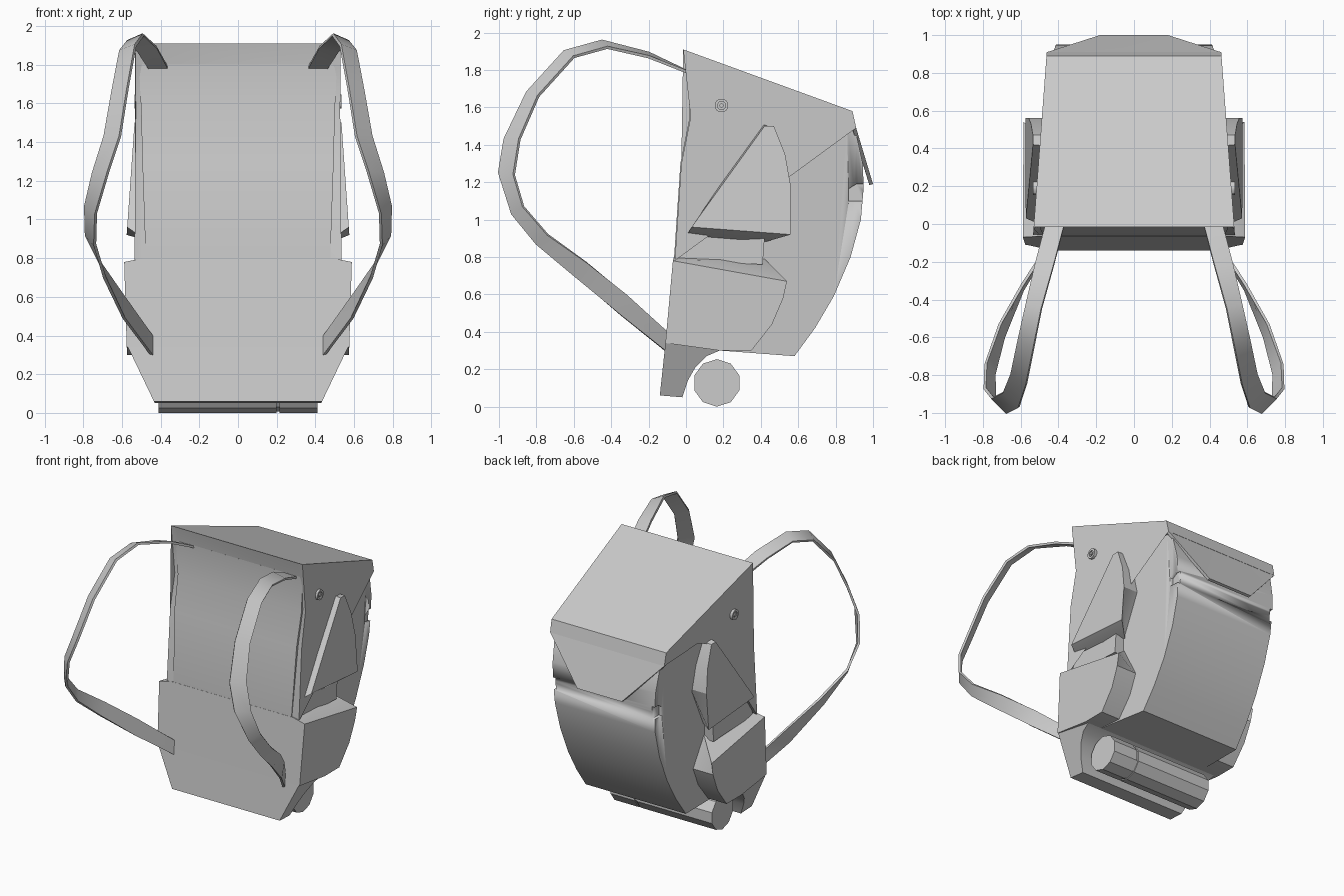
import bpy, bmesh, math
from mathutils import Vector

cube = bpy.data.objects.get("Cube")
if cube:
    bpy.data.objects.remove(cube, do_unlink=True)

grey = bpy.data.materials.new("grey_canvas")
grey.use_nodes = True
tone = (0.6, 0.6, 0.6, 1)
grey.diffuse_color = tone
grey.node_tree.nodes["Principled BSDF"].inputs["Base Color"].default_value = tone


def finish(name, bm, angle=30):
    bmesh.ops.recalc_face_normals(bm, faces=bm.faces)
    mesh = bpy.data.meshes.new(name)
    bm.to_mesh(mesh)
    bm.free()
    mesh.materials.append(grey)
    obj = bpy.data.objects.new(name, mesh)
    bpy.context.collection.objects.link(obj)
    bpy.ops.object.select_all(action='DESELECT')
    obj.select_set(True)
    bpy.context.view_layer.objects.active = obj
    bpy.ops.object.shade_smooth_by_angle(angle=math.radians(angle))
    return obj


def loft(name, rings, caps=True):
    """Bridge closed rings of points in order."""
    bm = bmesh.new()
    loops = [[bm.verts.new(p) for p in ring] for ring in rings]
    for a, b in zip(loops, loops[1:]):
        for i in range(len(a)):
            j = (i + 1) % len(a)
            bm.faces.new((a[i], a[j], b[j], b[i]))
    if caps:
        ends = [bm.faces.new(loops[0]), bm.faces.new(loops[-1])]
        bmesh.ops.triangulate(bm, faces=ends)
    return finish(name, bm)


def mirrored(name, outer, inner=None):
    """Symmetric solid: outer outline on each side, optional inner outline."""
    half = [outer] + ([inner] if inner else [])
    flip = [[(-x, y, z) for x, y, z in ring] for ring in reversed(half)]
    return loft(name, half + flip)


def widen(profile, width):
    return [(width(y, z), y, z) for y, z in profile]


# Main bag, curved at the back
front = [(-.065, .6), (-.065, .78), (-.03, 1.3), (.02, 1.55), (.01, 1.8)]
back = [(.86, 1.53), (.91, 1.46), (.945, 1.3), (.95, 1.17), (.935, 1.0),
        (.88, .8), (.79, .59), (.69, .42), (.58, .27), (.18, .30)]
body = mirrored("main_bag", widen(front + back, lambda y, z: .44 + .04 * z - .08 * y))

# Notches for the closing clips on the back corners
for side in (-1, 1):
    outline = [(.87, 1.1), (.87, 1.165), (.91, 1.19), (1, 1.19), (1, 1.1)]
    cutter = loft("clip_notch", [[(side * x, y, z) for y, z in outline] for x in (.39, .5)])
    cut = body.modifiers.new("notch", 'BOOLEAN')
    cut.object = cutter
    cut.solver = 'EXACT'
    bpy.context.view_layer.objects.active = body
    bpy.ops.object.modifier_apply(modifier=cut.name)
    bpy.data.objects.remove(cutter, do_unlink=True)

# Lid with side wings reaching down the front edge
wing = [(-.015, 1.91), (.89, 1.58), (.91, 1.49), (.56, 1.53), (.47, 1.525),
        (.42, 1.5), (-.06, .78), (-.025, 1.3), (.025, 1.55), (0, 1.78)]
lid_outer = widen(wing, lambda y, z: .53 - .075 * y)
lid_inner = [(x - .04, y + (.015 if i in (7, 8, 9) else 0), z)
             for i, (x, y, z) in enumerate(lid_outer)]
mirrored("lid", lid_outer, lid_inner)

# Tapered flap closing over the back
flap = [(.463, .88, 1.58), (.46, .91, 1.49), (.18, 1.0, 1.19)]
edge = flap + [(-x, y, z) for x, y, z in reversed(flap)]
loft("lid_flap", [edge, [(x, y - .02, z - .005) for x, y, z in edge]])

# Wide lower pouch wrapping the front and sides
pouch = [(-.07, .78), (.54, .67), (.52, .58), (.46, .44), (.35, .30), (.18, .30), (-.11, .34)]
pouch_outer = widen(pouch, lambda y, z: .565 + .03 * z)
pouch_inner = widen(pouch, lambda y, z: .44)
pouch_inner[0] = (.49, -.065, .8)
pouch_inner[1] = (.44, .42, .79)
mirrored("lower_pouch", pouch_outer, pouch_inner)

# Foot below the pouch, hollowed for the roll
foot = [(-.11, .34), (.18, .30), (.11, .27), (.05, .21), (.01, .14), (-.02, .05), (-.14, .06)]
mirrored("foot", widen(foot, lambda y, z: .43 + .48 * (z - .05)))

# Upper side pockets
pocket = [(.03, .96), (.42, 1.5), (.47, 1.5), (.53, 1.35), (.56, 1.18), (.56, .92)]
pocket_outer = widen(pocket, lambda y, z: .64 - .07 * z)
pocket_inner = widen([(-.03, .86), (.41, 1.52), (.47, 1.5), (.53, 1.35), (.56, 1.18), (.42, .88)],
                     lambda y, z: .43)
mirrored("upper_side_pockets", pocket_outer, pocket_inner)
mirrored("side_gusset", widen([(-.05, .78), (.03, .96), (.42, .9), (.41, .76)], lambda y, z: .51))


# Round parts lying along x
def disc(x0, x1, y, z, r, n):
    return [[(x, y + r * math.cos(2 * math.pi * (i + .5) / n),
              z + r * math.sin(2 * math.pi * (i + .5) / n)) for i in range(n)] for x in (x0, x1)]


loft("bed_roll", disc(-.41, .2, .165, .127, .127, 10))
loft("bed_roll_end", disc(.215, .41, .165, .127, .127, 10))
loft("bed_roll_seam", disc(.2, .215, .165, .127, .12, 10))
for side, label in ((1, "left"), (-1, "right")):
    x = side * .512
    loft(label + "_rivet_ring", disc(x, x + side * .022, .19, 1.61, .037, 12)
         + disc(x + side * .022, x + side * .012, .19, 1.61, .022, 12))
    loft(label + "_rivet_pin", disc(x, x + side * .024, .19, 1.61, .012, 8))

# Shoulder straps: ribbons between two edge paths
edge_a = [(.36, .03, 1.78), (.42, -.2, 1.89), (.49, -.45, 1.955), (.53, -.65, 1.9),
          (.57, -.85, 1.68), (.61, -.97, 1.43), (.67, -1, 1.25), (.735, -.93, 1.03),
          (.74, -.8, .87), (.69, -.6, .70), (.59, -.35, .49), (.44, -.1, .29)]
edge_b = [(.46, .03, 1.78), (.52, -.2, 1.87), (.57, -.42, 1.92), (.61, -.6, 1.87),
          (.65, -.79, 1.66), (.69, -.89, 1.43), (.75, -.92, 1.24), (.79, -.87, 1.07),
          (.785, -.74, .92), (.71, -.53, .77), (.59, -.32, .60), (.44, -.09, .39)]
for side, label in ((1, "left"), (-1, "right")):
    rings = []
    for i, (a, b) in enumerate(zip(edge_a, edge_b)):
        a, b = Vector(a), Vector(b)
        along = Vector(edge_a[min(i + 1, 11)]) - Vector(edge_a[max(i - 1, 0)])
        thick = along.cross(b - a).normalized() * .008
        ring = [a + thick, b + thick, b - thick, a - thick]
        rings.append([(side * p.x, p.y, p.z) for p in ring])
    loft(label + "_shoulder_strap", rings)
